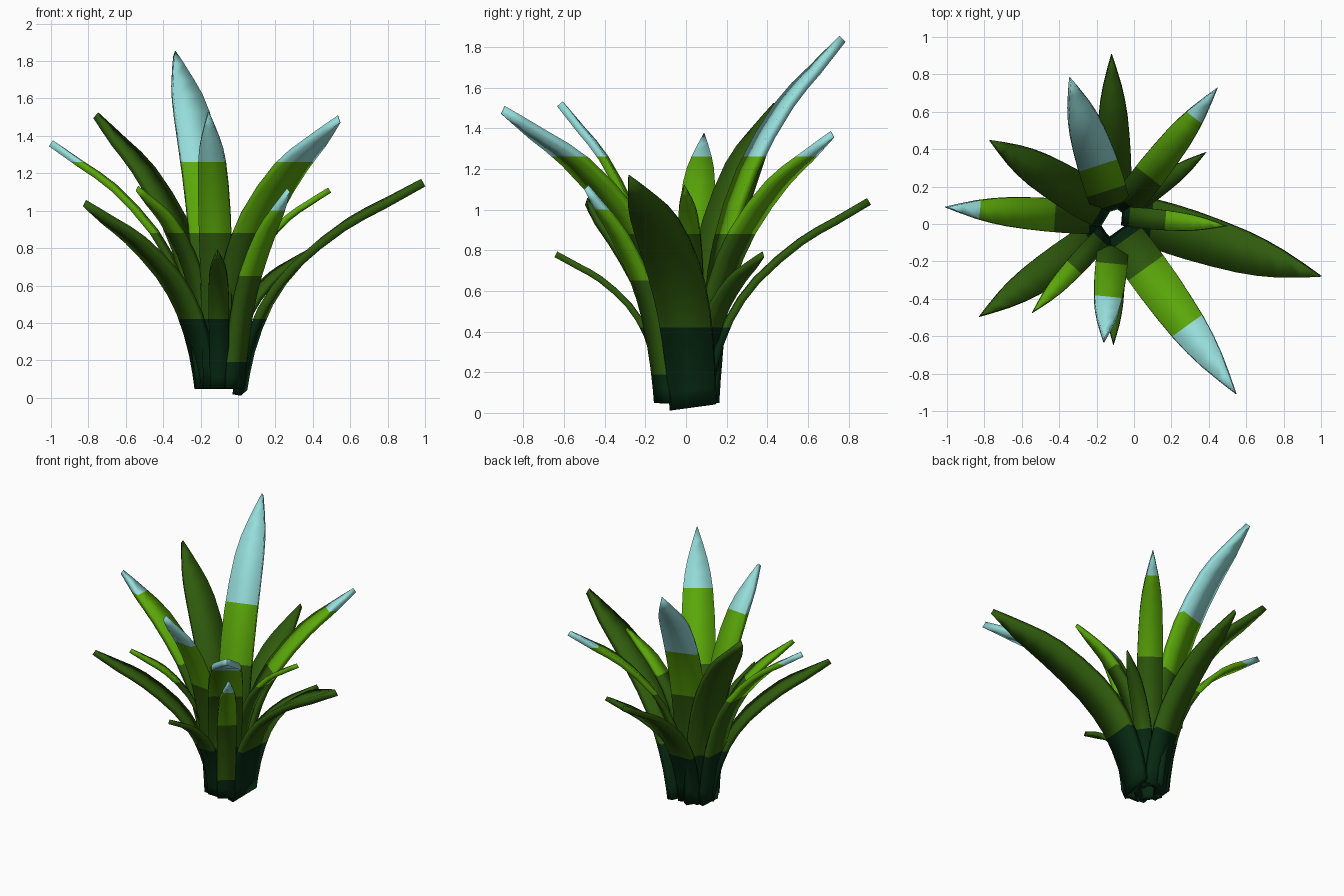
import bpy, bmesh
from mathutils import Vector

if "Cube" in bpy.data.objects:
    bpy.data.objects.remove(bpy.data.objects["Cube"])


def material(name, rgb):
    m = bpy.data.materials.new(name)
    m.diffuse_color = (*rgb, 1)
    m.use_nodes = True
    m.node_tree.nodes["Principled BSDF"].inputs["Base Color"].default_value = m.diffuse_color
    return m


MATS = [material("deep base green", (0.002, 0.022, 0.006)),
        material("dark leaf green", (0.029, 0.105, 0.004)),
        material("bright leaf green", (0.105, 0.39, 0.003)),
        material("pale blue tip", (0.30, 0.72, 0.70))]

# Shared arching side profile: (outward fraction, height fraction, width fraction)
KEYS = [Vector(k) for k in [(0, 0, .88), (.04, .18, .93), (.14, .41, .99), (.31, .61, 1.0),
                            (.58, .80, .87), (.79, .90, .56), (1, 1, .02)]]


def smooth_profile(keys):
    """Add a curved midpoint between neighbouring profile points."""
    result = []
    for i in range(len(keys) - 1):
        a, b = keys[i], keys[i + 1]
        before, after = keys[max(i - 1, 0)], keys[min(i + 2, len(keys) - 1)]
        result += [a, (9 * (a + b) - before - after) / 16]
    return result + [keys[-1]]


PROFILE = smooth_profile(KEYS)


def leaf(name, base, tip, width, bands, bulge=0.0, side=None):
    """Flat arching blade; bands are the heights where the colour changes."""
    base, tip = Vector(base), Vector(tip)
    out = Vector((tip.x - base.x, tip.y - base.y, 0))
    side = Vector(side or (-out.y, out.x, 0)).normalized()
    rise = tip.z - base.z
    thick = 0.02 + 0.1 * width
    path = [base + out * r + Vector((0, 0, rise * (h + bulge * 4 * h * (1 - h))))
            for r, h, w in PROFILE]
    bm = bmesh.new()
    rings = []
    for i, p in enumerate(path):
        tangent = path[min(i + 1, len(path) - 1)] - path[max(i - 1, 0)]
        n = tangent.cross(side).normalized() * thick / 2
        s = side * width * PROFILE[i].z / 2
        rings.append([bm.verts.new(p + q) for q in (s + n, n - s, -s - n, s - n)])
    for a, b in zip(rings, rings[1:]):
        for k in range(4):
            j = (k + 1) % 4
            bm.faces.new((a[k], a[j], b[j], b[k]))
    bm.faces.new(rings[0])
    bm.faces.new(rings[-1])
    # Cut at each band height so the colour edges are level
    for z in bands:
        bmesh.ops.bisect_plane(bm, geom=bm.verts[:] + bm.edges[:] + bm.faces[:],
                               plane_co=(0, 0, z), plane_no=(0, 0, 1))
    bmesh.ops.recalc_face_normals(bm, faces=bm.faces[:])
    for f in bm.faces:
        f.smooth = True
        zc = f.calc_center_median().z
        f.material_index = sum(zc > z for z in bands)
    me = bpy.data.meshes.new(name)
    bm.to_mesh(me)
    bm.free()
    for m in MATS:
        me.materials.append(m)
    bpy.context.collection.objects.link(bpy.data.objects.new(name, me))


PLAIN = (0.42,)
BRIGHT = (0.42, 0.88, 1.26)
LOW = (0.19, 0.65, 1.00)

# Tall leaves with pale tips
leaf("tall_back_leaf", (-.12, .09, .05), (-.34, .77, 1.84), .22, BRIGHT, .03)
leaf("back_right_leaf", (-.06, .08, .05), (.44, .72, 1.37), .17, BRIGHT, .03)
leaf("front_right_leaf", (-.07, -.05, .05), (.54, -.90, 1.49), .23, BRIGHT, .035)
leaf("front_leaf", (-.11, -.11, .05), (-.16, -.62, 1.52), .17, BRIGHT, .03)
leaf("left_leaf", (-.20, .03, .05), (-1.0, .09, 1.36), .18, BRIGHT, .03)
leaf("small_front_right_leaf", (-.02, -.11, .05), (.27, -.49, 1.11), .13, LOW, -.03)
# Slim bright leaves
leaf("slim_right_leaf", (-.05, .04, .05), (.49, -.01, 1.11), .11, BRIGHT, .09)
leaf("slim_front_left_leaf", (-.16, -.06, .05), (-.54, -.47, 1.12), .11, BRIGHT, .07)
# Plain dark leaves
leaf("back_leaf", (-.10, .10, .05), (-.12, .90, 1.04), .18, PLAIN)
leaf("right_leaf", (.01, .035, .03), (.99, -.28, 1.15), .26, PLAIN, 0, (.15, .96, .13))
leaf("front_left_leaf", (-.17, -.05, .05), (-.82, -.49, 1.04), .19, PLAIN)
leaf("back_left_leaf", (-.15, .07, .05), (-.76, .44, 1.51), .22, PLAIN)
leaf("low_front_leaf", (-.10, -.12, .05), (-.11, -.64, .78), .11, PLAIN, .05)
leaf("low_back_right_leaf", (-.05, .07, .05), (.38, .38, .78), .11, PLAIN, .05)
